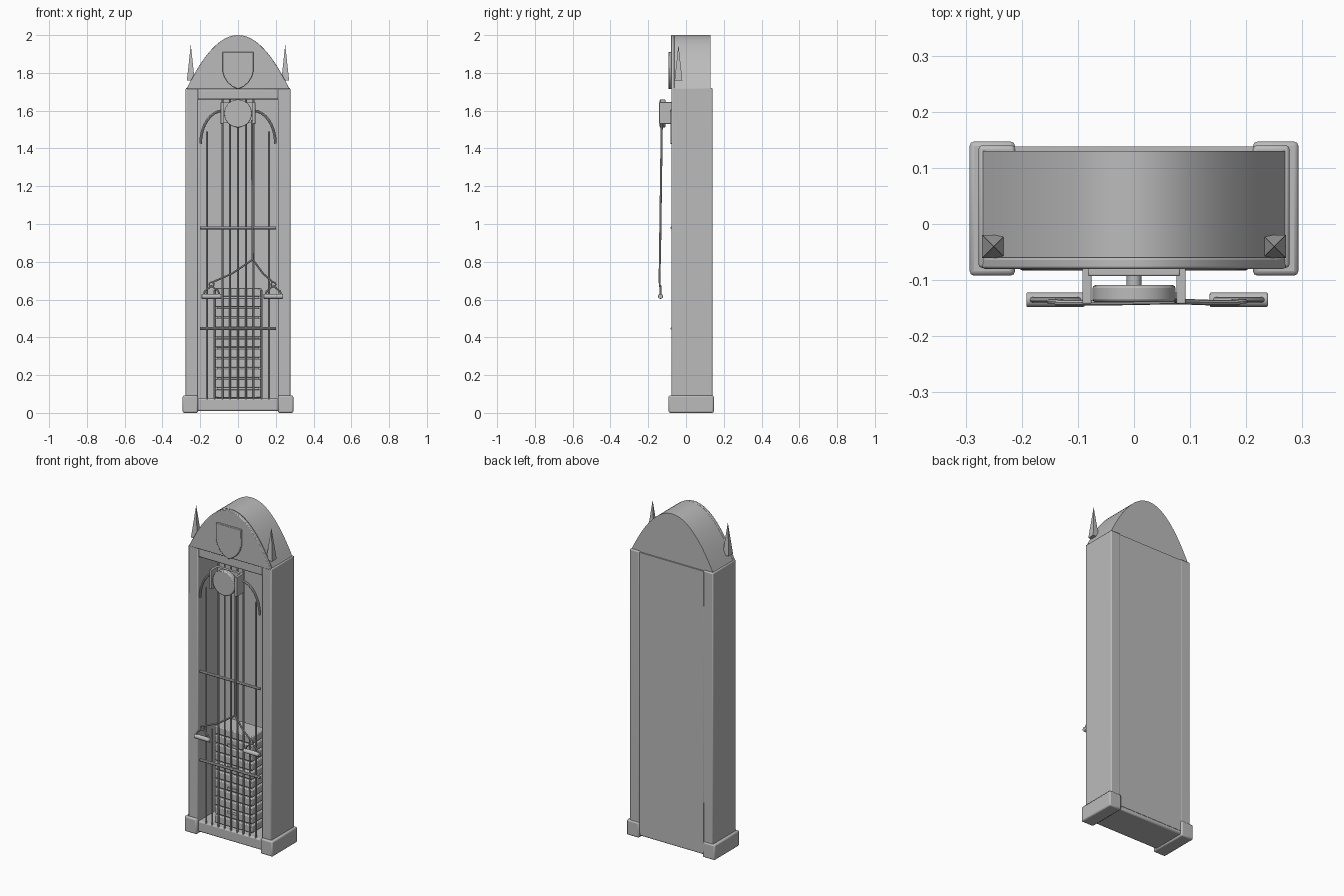
import bpy, math

if "Cube" in bpy.data.objects:
    bpy.data.objects.remove(bpy.data.objects["Cube"])

iron = bpy.data.materials.new("grey")
iron.diffuse_color = (0.5, 0.5, 0.5, 1)
iron.use_nodes = True
iron.node_tree.nodes["Principled BSDF"].inputs["Base Color"].default_value = iron.diffuse_color


def finish(ob, name, bevel=0.0):
    ob.name = name
    ob.data.materials.clear()
    ob.data.materials.append(iron)
    if bevel:
        m = ob.modifiers.new("Bevel", 'BEVEL')
        m.width = bevel
        m.segments = 2
        m.limit_method = 'ANGLE'
    bpy.ops.object.select_all(action='DESELECT')
    ob.select_set(True)
    bpy.context.view_layer.objects.active = ob
    bpy.ops.object.shade_smooth_by_angle(angle=math.radians(35))
    return ob


def box(name, x, y, z, bevel=0.0):
    """Box from (min, max) ranges."""
    c = [(r[0] + r[1]) / 2 for r in (x, y, z)]
    bpy.ops.mesh.primitive_cube_add(size=1, location=c)
    ob = bpy.context.object
    ob.scale = [r[1] - r[0] for r in (x, y, z)]
    bpy.ops.object.transform_apply(location=False, rotation=False, scale=True)
    return finish(ob, name, bevel)


def prism(name, outline, y0, y1, bevel=0.0):
    """Extrude an x-z outline along y."""
    n = len(outline)
    verts = [(x, y, z) for y in (y0, y1) for x, z in outline]
    faces = [list(range(n)), list(range(2 * n - 1, n - 1, -1))]
    faces += [[i, i + n, (i + 1) % n + n, (i + 1) % n] for i in range(n)]
    me = bpy.data.meshes.new(name)
    me.from_pydata(verts, [], faces)
    ob = bpy.data.objects.new(name, me)
    bpy.context.collection.objects.link(ob)
    return finish(ob, name, bevel)


def tube(name, points, radius, closed=False):
    """Round bar along a path."""
    cu = bpy.data.curves.new(name, 'CURVE')
    cu.dimensions = '3D'
    cu.bevel_depth = radius
    cu.bevel_resolution = 2
    cu.use_fill_caps = True
    sp = cu.splines.new('POLY')
    sp.points.add(len(points) - 1)
    for p, co in zip(sp.points, points):
        p.co = (*co, 1)
    sp.use_cyclic_u = closed
    ob = bpy.data.objects.new(name, cu)
    bpy.context.collection.objects.link(ob)
    bpy.ops.object.select_all(action='DESELECT')
    ob.select_set(True)
    bpy.context.view_layer.objects.active = ob
    bpy.ops.object.convert(target='MESH')
    return finish(bpy.context.object, name)


def disc(name, loc, radius, depth, rot, bevel=0.0):
    bpy.ops.mesh.primitive_cylinder_add(vertices=32, radius=radius, depth=depth,
                                        location=loc, rotation=rot)
    return finish(bpy.context.object, name, bevel)


ALONG_Y = (math.pi / 2, 0, 0)
ALONG_X = (0, math.pi / 2, 0)

# Cabinet shell
box("back_panel", (-0.22, 0.22), (0.115, 0.138), (0.03, 1.715))
box("top_beam", (-0.22, 0.22), (-0.07, 0.136), (1.66, 1.715), 0.008)
box("floor_plinth", (-0.22, 0.22), (-0.072, 0.136), (0.01, 0.075), 0.008)
for s, side in ((-1, "left"), (1, "right")):
    def span(a, b):
        return tuple(sorted((s * a, s * b)))
    box(side + "_post", span(0.212, 0.277), (-0.078, 0.14), (0.03, 1.72), 0.006)
    box(side + "_foot", span(0.212, 0.293), (-0.092, 0.147), (0.0, 0.092), 0.008)
    # Corner spire
    bpy.ops.mesh.primitive_cone_add(vertices=4, radius1=0.029, radius2=0, depth=0.19,
                                    location=(s * 0.25, -0.04, 1.855),
                                    rotation=(0, 0, math.pi / 4))
    finish(bpy.context.object, side + "_spire")

# Arched crown with rounded front slab
arch = [(0.272 * i / 16, 1.715 + 0.285 * (1 - (i / 16) ** 2)) for i in range(-16, 17)]
prism("crown", arch, -0.06, 0.13)
prism("crown_front", arch, -0.08, -0.06, 0.004)

# Shield
right_edge = [(0.082, 1.91), (0.082, 1.81), (0.074, 1.78), (0.055, 1.75), (0.03, 1.728)]
shield = right_edge + [(0, 1.714)] + [(-x, z) for x, z in reversed(right_edge)]
prism("shield", shield, -0.093, -0.078, 0.003)

# Weight stack
for i in range(11):
    z = 0.08 + i * 0.0535
    box("weight_plate", (-0.125, 0.125), (-0.045, 0.09), (z, z + 0.045), 0.005)
box("stack_core", (-0.11, 0.11), (-0.03, 0.08), (0.07, 0.64))
for z in (0.17, 0.31, 0.44, 0.57):
    box("stack_label", (-0.035, 0.035), (-0.052, -0.04), (z - 0.008, z + 0.008))

# Guard bars
for x in (-0.165, -0.125, -0.083, -0.042, 0, 0.042, 0.083, 0.125, 0.165):
    top = 1.49 if abs(x) > 0.15 else 1.66
    if abs(abs(x) - 0.125) < 0.001:
        top = 0.65
    tube("guard_bar", [(x, -0.066, 0.07), (x, -0.066, top)], 0.005)
for z in (0.447, 0.98):
    tube("cross_bar", [(-0.2, -0.074, z), (0.2, -0.074, z)], 0.008)

# Curved braces beside the pulley
for s in (-1, 1):
    path = []
    for i in range(9):
        t = i / 8 * math.pi / 2
        path.append((s * (0.08 + 0.118 * math.sin(t)), -0.076, 1.425 + 0.175 * math.cos(t)))
    tube("curved_brace", path, 0.007)

# Pulley and its bracket
disc("pulley_wheel", (0, -0.124, 1.585), 0.074, 0.03, ALONG_Y, 0.005)
disc("pulley_axle", (0, -0.095, 1.585), 0.013, 0.05, ALONG_Y)
box("bracket_plate", (-0.09, 0.09), (-0.088, -0.072), (1.535, 1.645))
for s in (-1, 1):
    box("bracket_arm", tuple(sorted((s * 0.076, s * 0.092))), (-0.142, -0.075), (1.53, 1.645), 0.002)

# Cable with two branches
split = (0.078, -0.138, 0.812)
tube("main_cable", [(0.074, -0.128, 1.55), split], 0.006)
grips = {"left": -0.14, "right": 0.187}
for side, x in grips.items():
    ring_z = 0.68
    sag = ((split[0] + x) / 2, -0.14, 0.738)
    tube(side + "_cable", [split, sag, (x, -0.14, ring_z + 0.01)], 0.005)
    # Pull handle
    ring = [(x + 0.012 * math.cos(a), -0.138, ring_z + 0.012 * math.sin(a))
            for a in [k * math.pi / 6 for k in range(12)]]
    tube(side + "_handle_ring", ring, 0.004, True)
    tube(side + "_handle_strap", [(x - 0.045, -0.135, 0.617), (x - 0.035, -0.135, 0.645),
                                  (x, -0.135, 0.672), (x + 0.035, -0.135, 0.645),
                                  (x + 0.045, -0.135, 0.617)], 0.005)
    disc(side + "_handle_grip", (x, -0.135, 0.617), 0.013, 0.104, ALONG_X, 0.003)
